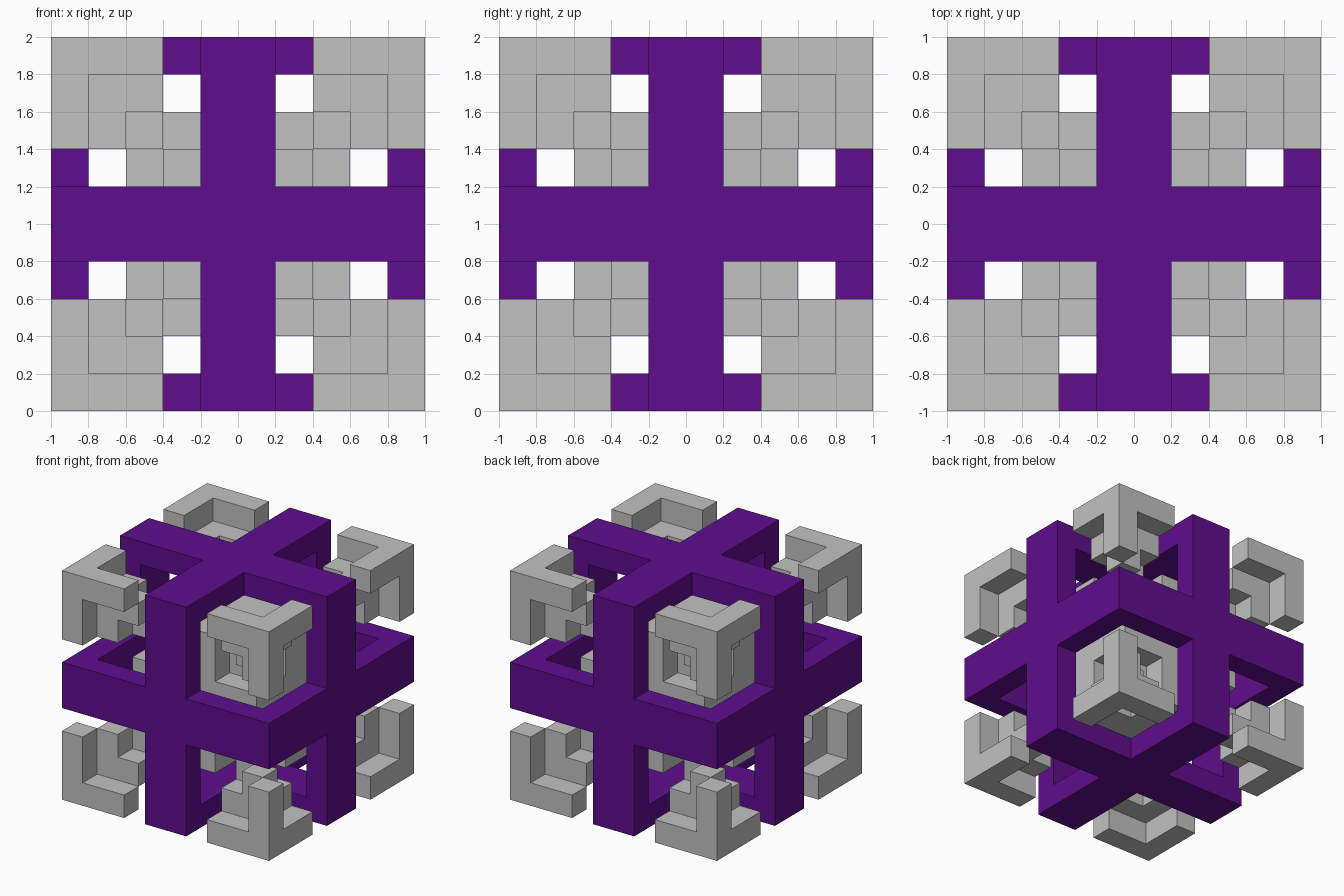
import bpy, bmesh, math
from itertools import product
from mathutils import Vector

cube = bpy.data.objects.get("Cube")
if cube:
    bpy.data.objects.remove(cube, do_unlink=True)

S = 0.2   # grid step: ten cells fit the two-unit cube


def material(name, rgb):
    m = bpy.data.materials.new(name)
    m.use_nodes = True
    m.diffuse_color = (*rgb, 1)
    m.node_tree.nodes["Principled BSDF"].inputs["Base Color"].default_value = (*rgb, 1)
    return m


purple = material("purple", (0.115, 0.004, 0.27))
grey = material("light grey", (0.54, 0.54, 0.54))


def build(name, rule, mat, signs=None):
    """Make a clean block solid from every grid cell whose distances from the
    centre (0 = middle band, 4 = outermost layer) satisfy the rule."""
    cells = set()
    for c in product(range(-5, 5), repeat=3):
        dist = [i if i >= 0 else -1 - i for i in c]
        on_side = signs is None or all((i >= 0) == (s > 0) for i, s in zip(c, signs))
        if on_side and rule(*sorted(dist)):
            cells.add(c)
    bm = bmesh.new()
    for c in cells:
        for axis, d in product(range(3), (-1, 1)):
            n = list(c)
            n[axis] += d
            if tuple(n) in cells:
                continue
            # exposed cell side
            mid = Vector(c) + Vector((0.5, 0.5, 0.5))
            u, v, w = Vector(), Vector(), Vector()
            w[axis], u[(axis + 1) % 3], v[(axis + 2) % 3] = d / 2, d / 2, 0.5
            corners = [mid + w + a * u + b * v for a, b in ((-1, -1), (1, -1), (1, 1), (-1, 1))]
            bm.faces.new([bm.verts.new(p * S + Vector((0, 0, 1))) for p in corners])
    bmesh.ops.remove_doubles(bm, verts=bm.verts, dist=0.001)
    bmesh.ops.dissolve_limit(bm, angle_limit=math.radians(1), verts=bm.verts, edges=bm.edges)
    me = bpy.data.meshes.new(name)
    bm.to_mesh(me)
    bm.free()
    me.materials.append(mat)
    ob = bpy.data.objects.new(name, me)
    bpy.context.collection.objects.link(ob)
    return ob


# Three crossing square hoops, large and small, around a solid core
build("outer_hoops", lambda a, b, c: a == 0 and c == 4, purple)
build("inner_hoops", lambda a, b, c: a == 0 and c == 2, grey)
build("core", lambda a, b, c: c <= 1, grey)

# Nested three-armed brackets and a small cube in each of the eight corners
for sx, sy, sz in product((-1, 1), repeat=3):
    side = "_".join(("top" if sz > 0 else "bottom", "back" if sy > 0 else "front",
                     "left" if sx > 0 else "right"))
    signs = (sx, sy, sz)
    build("outer_bracket_" + side, lambda a, b, c: a >= 2 and b == c == 4, grey, signs)
    build("inner_bracket_" + side, lambda a, b, c: a >= 2 and b == c == 3, grey, signs)
    build("corner_cube_" + side, lambda a, b, c: a == b == c == 2, grey, signs)
